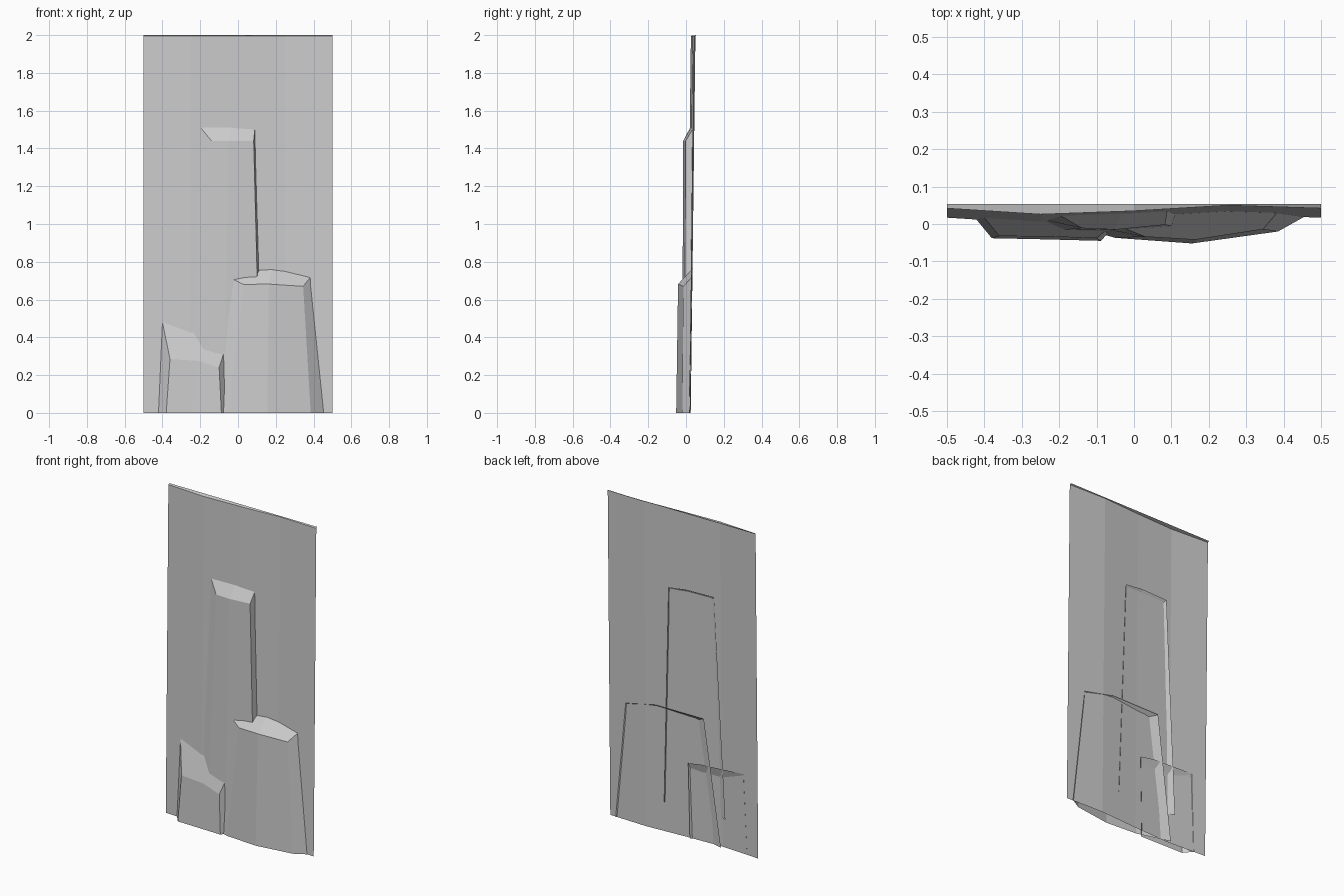
import bpy


def make(name, verts, faces):
    mesh = bpy.data.meshes.new(name)
    mesh.from_pydata(verts, [], faces)
    mesh.update()
    obj = bpy.data.objects.new(name, mesh)
    bpy.context.collection.objects.link(obj)
    return obj


def rock(name, bottom, top, back_mid):
    """Open-backed rock slab: both rings run back-left, front-left, mid, front-right, back-right."""
    n = len(bottom)
    faces = [(i, i + 1, n + i + 1, n + i) for i in range(n - 1)]
    m = 2 * n
    # sloping ledge on top
    faces += [(n, n + 1, n + 2, m), (m, n + 2, n + 3, n + 4)]
    return make(name, bottom + top + [back_mid], faces)


# Folded cliff wall, leaning slightly, with a thin ledge along the top
fold = [(-0.5, 0.042), (-0.25, 0.026), (0, 0.035), (0.25, 0.05), (0.5, 0.042)]
n = len(fold)
verts = [(x, y - 0.025, 0) for x, y in fold]
verts += [(x, y, 1.996) for x, y in fold]
verts += [(x, 0.053, 2.0) for x, y in fold]
faces = [(r * n + i, r * n + i + 1, (r + 1) * n + i + 1, (r + 1) * n + i)
         for r in range(2) for i in range(n - 1)]
make("cliff_wall", verts, faces)

# Wide lower rock on the right
rock("right_rock",
     [(-0.25, 0.02, 0), (-0.05, -0.037, 0), (0.155, -0.052, 0), (0.385, -0.02, 0), (0.46, 0.022, 0)],
     [(-0.145, 0.035, 0.765), (0.03, -0.034, 0.68), (0.163, -0.042, 0.682),
      (0.345, -0.014, 0.67), (0.385, 0.033, 0.72)],
     (0.18, 0.036, 0.765))

# Tall central rock
rock("tall_rock",
     [(-0.28, 0.02, 0.18), (-0.19, -0.016, 0.18), (-0.07, -0.02, 0.18), (0.115, -0.008, 0.18), (0.13, 0.026, 0.18)],
     [(-0.21, 0.03, 1.525), (-0.14, -0.011, 1.44), (-0.05, -0.015, 1.44),
      (0.083, -0.002, 1.44), (0.09, 0.04, 1.51)],
     (-0.03, 0.037, 1.525))

# Low rock on the left
rock("left_rock",
     [(-0.422, 0.013, 0), (-0.38, -0.038, 0), (-0.24, -0.041, 0), (-0.088, -0.045, 0), (-0.04, 0.02, 0)],
     [(-0.402, 0.019, 0.49), (-0.36, -0.032, 0.285), (-0.21, -0.034, 0.275),
      (-0.1, -0.038, 0.24), (-0.03, 0.022, 0.46)],
     (-0.12, 0.025, 0.475))
